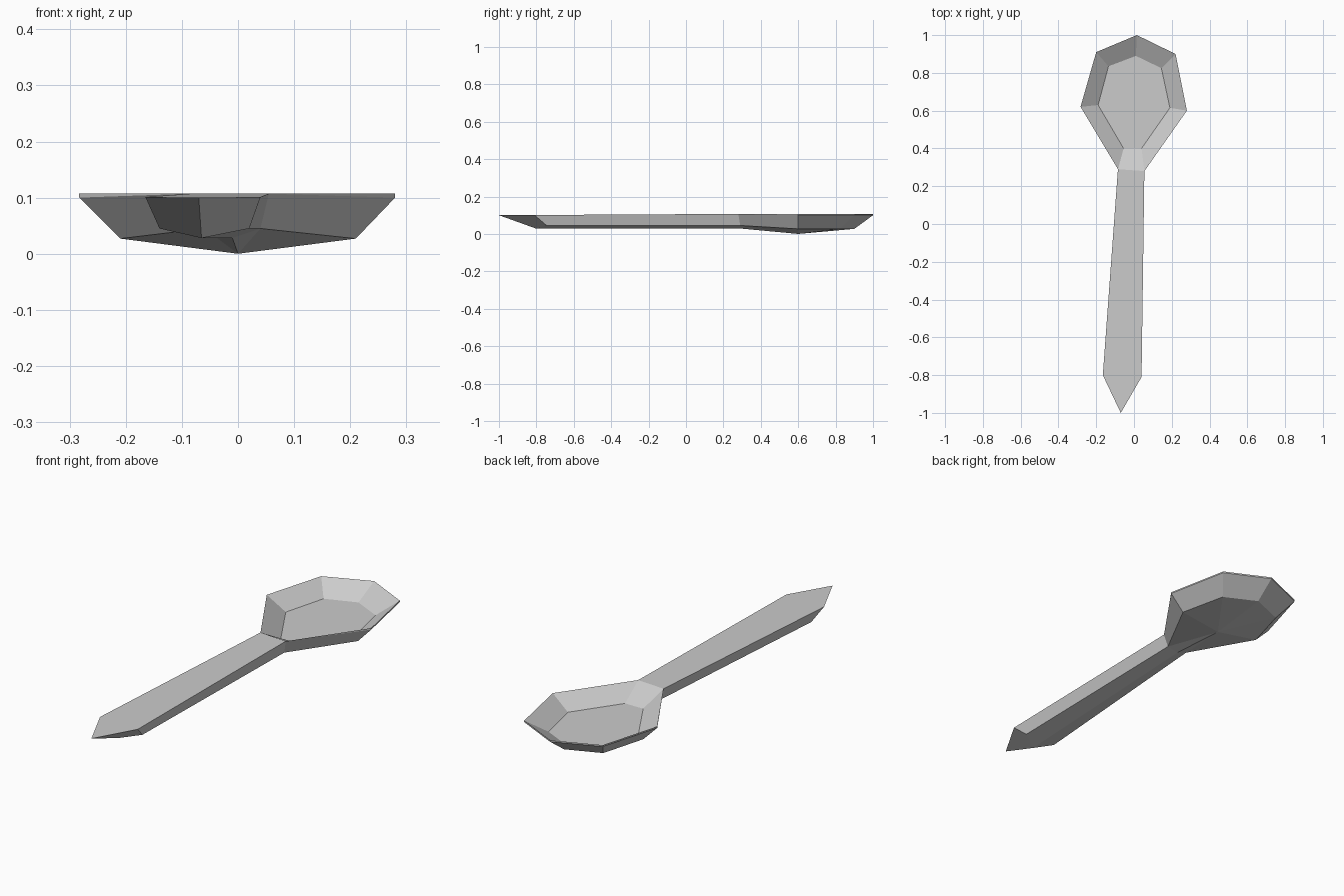
import bpy, bmesh

cube = bpy.data.objects.get("Cube")
if cube:
    bpy.data.objects.remove(cube, do_unlink=True)

# One plain grey metal
metal = bpy.data.materials.new("grey_metal")
metal.use_nodes = True
grey = (0.6, 0.6, 0.6, 1)
metal.diffuse_color = grey
metal.node_tree.nodes["Principled BSDF"].inputs["Base Color"].default_value = grey

bm = bmesh.new()


def ring(points, z):
    return [bm.verts.new((x, y, z)) for x, y in points]


def bridge(a, b):
    for i in range(len(a) - 1):
        corners = dict.fromkeys((a[i], a[i + 1], b[i + 1], b[i]))
        bm.faces.new(list(corners))


# Bowl outlines run from the left of the neck, around the end, and back
rim_xy = [(-.085, .29), (-.283, .62), (-.2, .91), (.015, 1),
          (.22, .9), (.28, .6), (.055, .28)]
floor_xy = [(-.055, .4), (-.19, .63), (-.135, .835), (.01, .89),
            (.145, .825), (.19, .615), (.04, .4)]
base_xy = [(-.21, .62), (-.15, .835), (.01, .9), (.16, .825), (.21, .6)]

rim = ring(rim_xy, .107)
floor = ring(floor_xy, .046)
lip = [rim[0]] + ring(rim_xy[1:-1], .1) + [rim[-1]]
neck_low = ring([(-.06, .3), (.04, .29)], .045)
base = [neck_low[0]] + ring(base_xy, .027) + [neck_low[1]]

# Bowl: hollow, lip and outer wall
bridge(rim, floor)
bm.faces.new(floor)
bm.faces.new((rim[0], floor[0], floor[-1], rim[-1]))
bridge(rim, lip)
bridge(lip, base)

# Bowl underside, fanned to its lowest point and to the handle keel
keel_neck, keel_end = ring([(-.01, .3), (-.065, -.8)], .028)
bottom = bm.verts.new((0, .6, 0))
under = [keel_neck] + base + [keel_neck]
for a, b in zip(under, under[1:]):
    bm.faces.new((a, b, bottom))

# Handle: flat top with a pointed end, side walls and keeled underside
shoulder = ring([(-.165, -.8), (.04, -.81)], .101)
end_low = ring([(-.14, -.74), (.02, -.745)], .045)
tip = bm.verts.new((-.07, -1, .1))
bm.faces.new((rim[0], rim[-1], shoulder[1], shoulder[0]))
bm.faces.new((shoulder[0], shoulder[1], tip))
for side, top in enumerate((rim[0], rim[-1])):
    bm.faces.new((top, neck_low[side], end_low[side], shoulder[side]))
    bm.faces.new((neck_low[side], keel_neck, keel_end, end_low[side]))
    bm.faces.new((shoulder[side], end_low[side], keel_end, tip))

bmesh.ops.recalc_face_normals(bm, faces=bm.faces[:])
mesh = bpy.data.meshes.new("spoon")
bm.to_mesh(mesh)
bm.free()
mesh.materials.append(metal)
bpy.context.collection.objects.link(bpy.data.objects.new("spoon", mesh))
